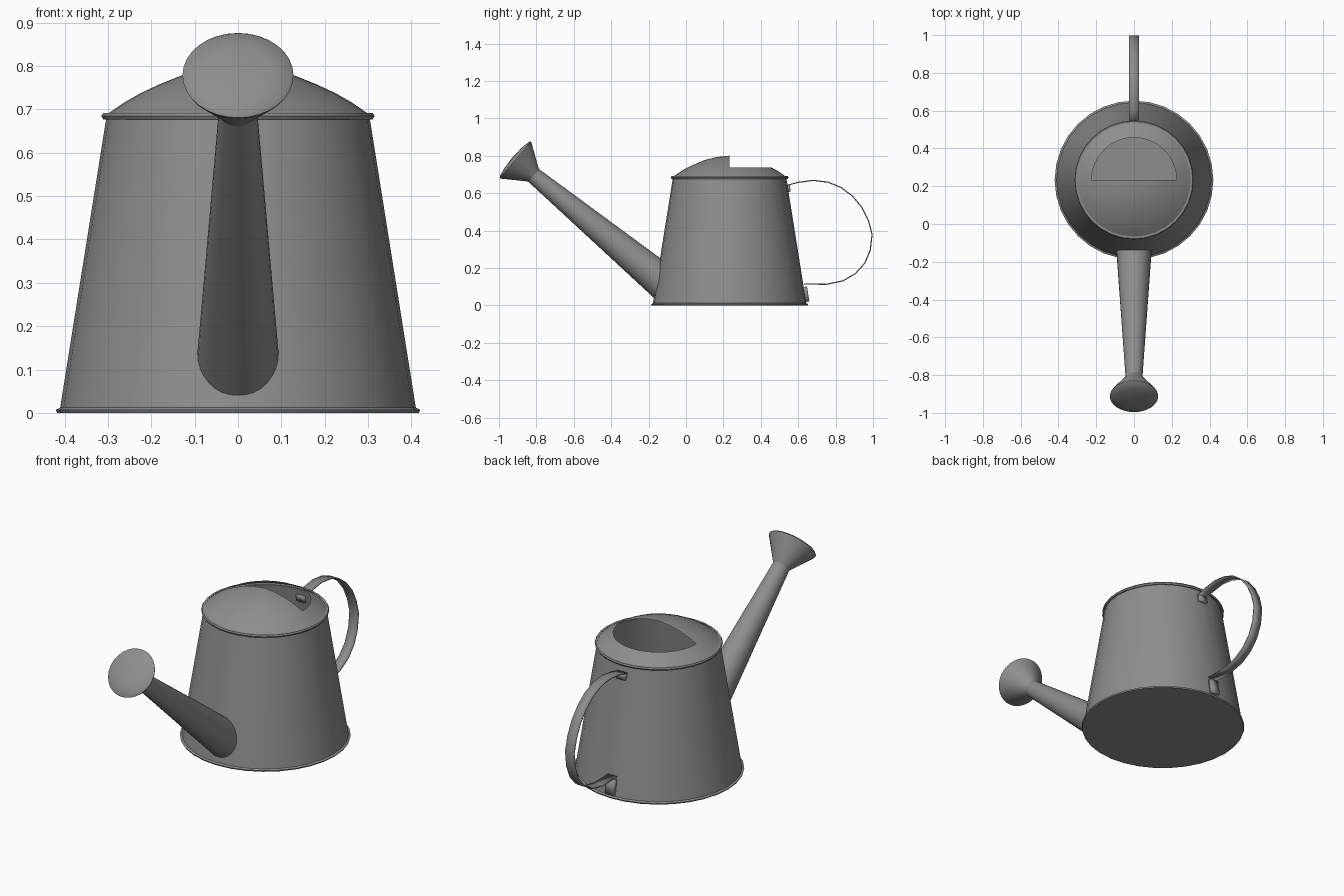
import bpy, bmesh
from math import cos, sin, pi, radians
from mathutils import Vector, Matrix

cube = bpy.data.objects.get("Cube")
if cube:
    bpy.data.objects.remove(cube, do_unlink=True)

metal = bpy.data.materials.new("grey_metal")
metal.use_nodes = True
metal.diffuse_color = (0.27, 0.27, 0.27, 1)
metal.node_tree.nodes["Principled BSDF"].inputs["Base Color"].default_value = metal.diffuse_color

SEGMENTS = 32
CENTRE = Vector((0, 0.233, 0))
BASE_R, TOP_R, BASE_Z, TOP_Z = 0.41, 0.304, 0.012, 0.678


def wall_radius(z):
    return BASE_R + (TOP_R - BASE_R) * (z - BASE_Z) / (TOP_Z - BASE_Z)


def finish(bm, name, angle=35):
    bmesh.ops.recalc_face_normals(bm, faces=bm.faces)
    mesh = bpy.data.meshes.new(name)
    bm.to_mesh(mesh)
    bm.free()
    mesh.materials.append(metal)
    ob = bpy.data.objects.new(name, mesh)
    bpy.context.collection.objects.link(ob)
    bpy.ops.object.select_all(action="DESELECT")
    ob.select_set(True)
    bpy.context.view_layer.objects.active = ob
    bpy.ops.object.shade_smooth_by_angle(angle=radians(angle))
    return ob


def lathe(profile, matrix):
    """Spin (radius, height) points round the matrix's z axis."""
    bm = bmesh.new()
    verts = [bm.verts.new((r, 0, z)) for r, z in profile]
    edges = [bm.edges.new(pair) for pair in zip(verts, verts[1:])]
    bmesh.ops.spin(bm, geom=verts + edges, axis=(0, 0, 1), cent=(0, 0, 0),
                   angle=2 * pi, steps=SEGMENTS)
    bmesh.ops.remove_doubles(bm, verts=bm.verts, dist=0.0005)
    bm.transform(matrix)
    return bm


def ribbon(name, path, half_width, thickness):
    """Flat strip following (y, z) points."""
    bm = bmesh.new()
    rows = [[bm.verts.new((s * half_width, y, z)) for s in (-1, 1)] for y, z in path]
    for a, b in zip(rows, rows[1:]):
        bm.faces.new((a[0], a[1], b[1], b[0]))
    ob = finish(bm, name)
    solid = ob.modifiers.new("thickness", "SOLIDIFY")
    solid.thickness = thickness
    solid.offset = 0
    return ob


# Tapered body with floor, foot rim and rolled top rim
place = Matrix.Translation(CENTRE)
finish(lathe([(0, 0), (0.417, 0), (0.42, 0.007), (BASE_R, BASE_Z), (TOP_R, TOP_Z),
              (0.311, 0.677), (0.315, 0.684), (0.311, 0.691), (0.3, 0.691)], place), "body")

# Domed lid, with the rear half of its crown left open
MOUTH_R = 0.225
bm = lathe([(0.3, 0.69), (0.262, 0.716), (MOUTH_R, 0.737), (0.18, 0.758),
            (0.13, 0.778), (0.065, 0.794), (0, 0.801)], place)
opening = []
for f in bm.faces:
    c = f.calc_center_median() - CENTRE
    if c.y > 0 and c.xy.length < MOUTH_R:
        opening.append(f)
bmesh.ops.delete(bm, geom=opening, context="FACES")
finish(bm, "lid")

# Spout: tapered tube whose lower end meets the body wall
TIP, ROOT = Vector((0, -0.82, 0.70)), Vector((0, -0.16, 0.155))
axis = (TIP - ROOT).normalized()
side = Vector((1, 0, 0))
up = side.cross(axis)
bm = bmesh.new()
rings = []
for i in range(SEGMENTS):
    a = 2 * pi * i / SEGMENTS
    spoke = side * cos(a) + up * sin(a)
    start, end = TIP + spoke * 0.044, ROOT + spoke * 0.092
    lo, hi = 0.5, 1.5
    for _ in range(30):
        t = (lo + hi) / 2
        p = start.lerp(end, t)
        if (p - CENTRE).xy.length > wall_radius(p.z) - 0.004:
            lo = t
        else:
            hi = t
    rings.append((bm.verts.new(start), bm.verts.new(p)))
for a, b in zip(rings, rings[1:] + rings[:1]):
    bm.faces.new((a[0], b[0], b[1], a[1]))
finish(bm, "spout")

# Flared sprinkler head with a gently domed face
aim = Vector((0, -0.764, 0.647))
tilt = Matrix.Translation(TIP) @ aim.to_track_quat("Z", "Y").to_matrix().to_4x4()
finish(lathe([(0.043, -0.012), (0.048, 0), (0.124, 0.112), (0.128, 0.121),
              (0.122, 0.127), (0.075, 0.137), (0, 0.142)], tilt), "sprinkler_head")

# Looped strap handle, folded down against the wall at both ends
loop = [(0.542, 0.61), (0.537, 0.642), (0.6, 0.658), (0.68, 0.669), (0.76, 0.659),
        (0.83, 0.63), (0.89, 0.585), (0.94, 0.525), (0.975, 0.455), (0.995, 0.38),
        (0.985, 0.295), (0.955, 0.225), (0.905, 0.17), (0.84, 0.132), (0.75, 0.113),
        (0.63, 0.115)]
ribbon("handle", loop, 0.027, 0.006)

# Mounting tabs lying along the sloping wall
for name, low, high, depth in (("lower_tab", 0.02, 0.1, 0.02), ("upper_tab", 0.608, 0.645, 0.014)):
    path = [(CENTRE.y + wall_radius(z) + depth / 2 - 0.002, z) for z in (low, high)]
    ribbon(name, path, 0.025, depth)
